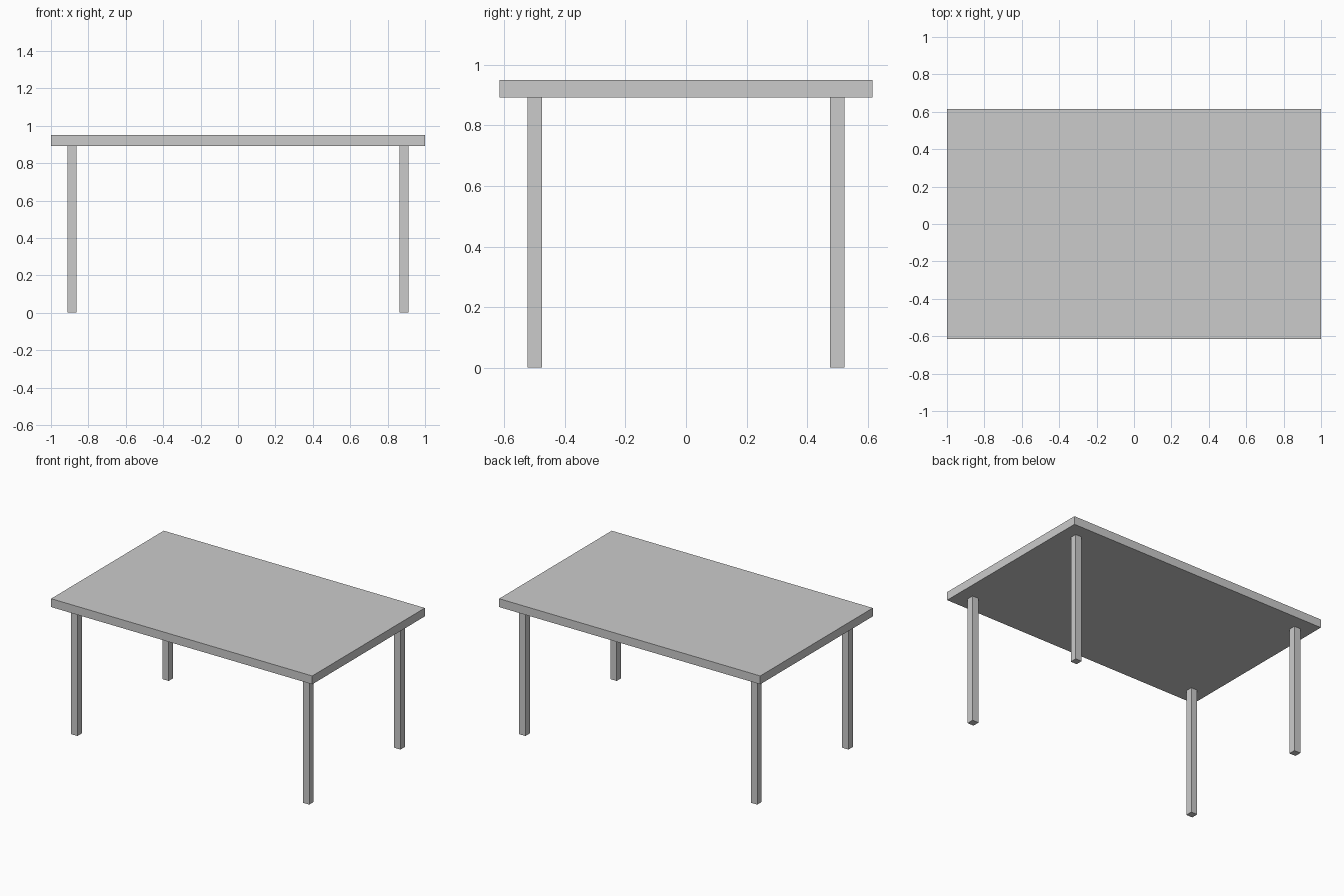
import bpy

if "Cube" in bpy.data.objects:
    bpy.data.objects.remove(bpy.data.objects["Cube"])


def box(name, lo, hi):
    """Axis-aligned box between two corners, with applied scale."""
    centre = [(a + b) / 2 for a, b in zip(lo, hi)]
    bpy.ops.mesh.primitive_cube_add(size=1, location=centre)
    ob = bpy.context.object
    ob.name = name
    ob.scale = [b - a for a, b in zip(lo, hi)]
    bpy.ops.object.transform_apply(location=False, rotation=False, scale=True)
    return ob


HALF_X, HALF_Y = 1.0, 0.616
UNDERSIDE, HEIGHT = 0.892, 0.95
LEG_X, LEG_Y, LEG_HALF = 0.888, 0.499, 0.024

# Table top slab
box("table_top", (-HALF_X, -HALF_Y, UNDERSIDE), (HALF_X, HALF_Y, HEIGHT))

# Four square legs, inset from the corners
for side, sx in (("left", -1), ("right", 1)):
    for end, sy in (("front", -1), ("back", 1)):
        x, y = sx * LEG_X, sy * LEG_Y
        box(f"{end}_{side}_leg",
            (x - LEG_HALF, y - LEG_HALF, 0),
            (x + LEG_HALF, y + LEG_HALF, UNDERSIDE))
